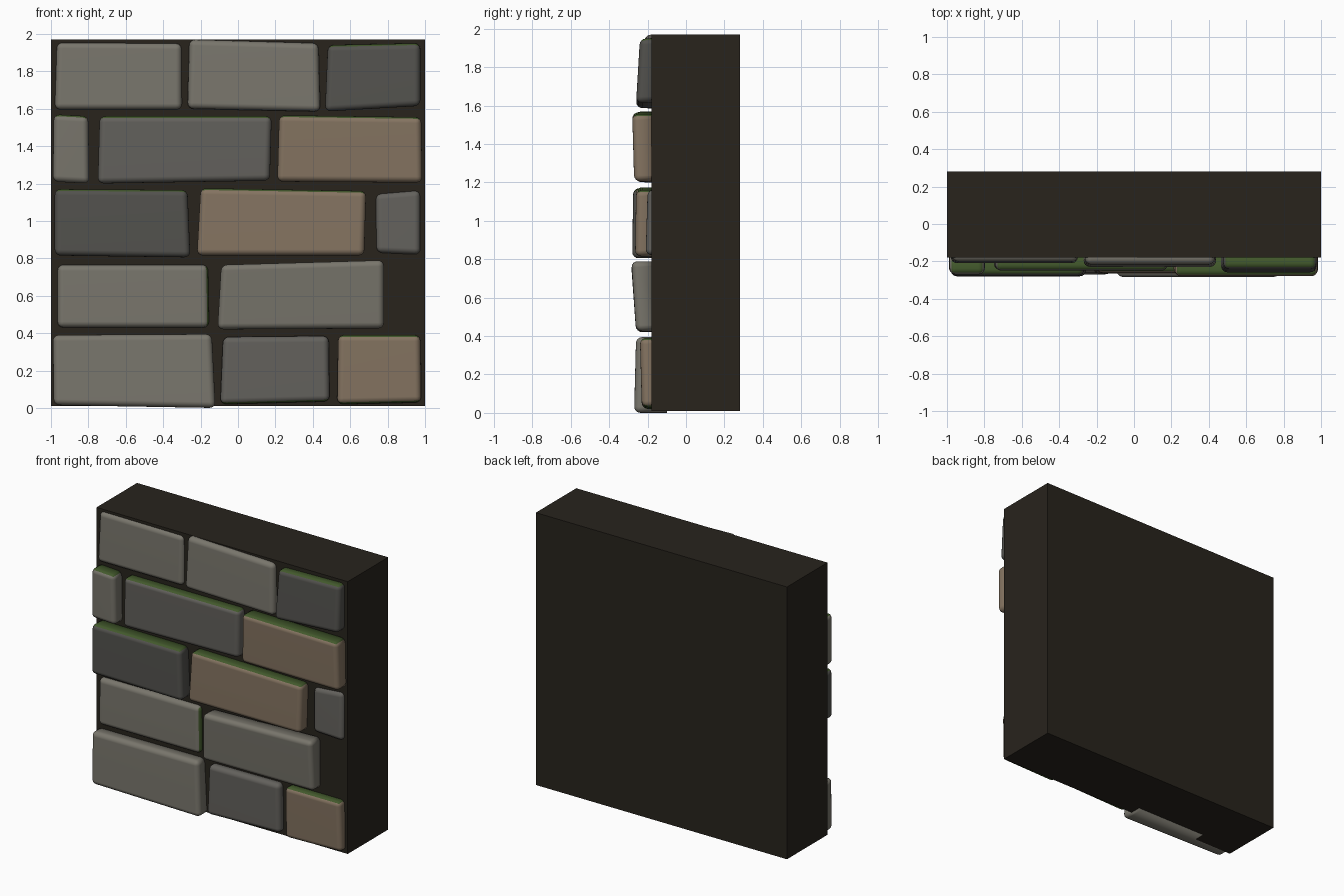
import bpy, bmesh
from mathutils import Vector

if "Cube" in bpy.data.objects:
    bpy.data.objects.remove(bpy.data.objects["Cube"])


def material(name, rgb):
    m = bpy.data.materials.new(name)
    m.diffuse_color = (*rgb, 1)
    m.use_nodes = True
    m.node_tree.nodes["Principled BSDF"].inputs["Base Color"].default_value = m.diffuse_color
    return m


MATS = {
    "light": material("light_stone", (0.19, 0.18, 0.15)),
    "mid": material("mid_stone", (0.125, 0.12, 0.108)),
    "dark": material("dark_stone", (0.085, 0.083, 0.075)),
    "tan": material("tan_stone", (0.235, 0.175, 0.12)),
}
MOSS = material("moss", (0.055, 0.10, 0.025))
MORTAR = material("mortar", (0.021, 0.017, 0.012))
SIDES = {"T": Vector((0, 0, 1)), "B": Vector((0, 0, -1)), "R": Vector((1, 0, 0))}


def finish(name, bm, mats):
    me = bpy.data.meshes.new(name)
    bm.to_mesh(me)
    bm.free()
    for m in mats:
        me.materials.append(m)
    ob = bpy.data.objects.new(name, me)
    bpy.context.collection.objects.link(ob)
    return ob


def stone(name, outline, y_top, y_bottom, kind, moss=""):
    """Rounded block: outline is TL, TR, BR, BL in x/z; back is sunk in the mortar."""
    bm = bmesh.new()
    depth = (y_top, y_top, y_bottom, y_bottom)
    front = [bm.verts.new((x, y, z)) for (x, z), y in zip(outline, depth)]
    back = [bm.verts.new((x, -0.10, z)) for x, z in outline]
    bm.faces.new(front)
    bm.faces.new(back[::-1])
    for i in range(4):
        j = (i + 1) % 4
        bm.faces.new((front[i], back[i], back[j], front[j]))
    bmesh.ops.recalc_face_normals(bm, faces=bm.faces)
    # rounded rim, with the back edges left sharp
    rim = [e for e in bm.edges if any(v in front for v in e.verts)]
    bmesh.ops.bevel(bm, geom=rim, offset=0.032, segments=4, profile=0.5,
                    affect='EDGES', clamp_overlap=True)
    bm.normal_update()
    for f in bm.faces:
        f.smooth = True
        if any(f.normal.dot(SIDES[s]) > 0.6 for s in moss):
            f.material_index = 1
    ob = finish(name, bm, [MATS[kind], MOSS])
    mod = ob.modifiers.new("even_shading", 'WEIGHTED_NORMAL')
    mod.keep_sharp = True
    return ob


# mortar slab
bm = bmesh.new()
bmesh.ops.create_cube(bm, size=1)
for v in bm.verts:
    v.co = (v.co.x * 2, v.co.y * 0.46 + 0.05, v.co.z * 1.96 + 0.99)
finish("mortar_slab", bm, [MORTAR])

# courses from top to bottom: outline, front y at top and bottom, colour, mossy sides
COURSES = [
    [(((-.97, 1.955), (-.30, 1.95), (-.30, 1.595), (-.98, 1.595)), -.20, -.21, "light", ""),
     (((-.26, 1.97), (.43, 1.95), (.44, 1.585), (-.27, 1.60)), -.215, -.23, "light", ""),
     (((.48, 1.94), (.975, 1.95), (.975, 1.615), (.465, 1.585)), -.24, -.26, "dark", "T")],
    [(((-.985, 1.57), (-.80, 1.56), (-.795, 1.20), (-.99, 1.21)), -.27, -.265, "light", "T"),
     (((-.74, 1.56), (.18, 1.56), (.17, 1.215), (-.75, 1.20)), -.25, -.245, "mid", "T"),
     (((.22, 1.565), (.98, 1.555), (.985, 1.205), (.21, 1.21)), -.28, -.27, "tan", "T")],
    [(((-.98, 1.17), (-.27, 1.165), (-.255, .805), (-.98, .815)), -.275, -.28, "dark", "T"),
     (((-.20, 1.175), (.685, 1.16), (.675, .815), (-.22, .815)), -.26, -.265, "tan", "T"),
     (((.735, 1.145), (.975, 1.165), (.975, .82), (.74, .83)), -.20, -.21, "mid", "")],
    [(((-.965, .765), (-.16, .765), (-.155, .43), (-.965, .43)), -.215, -.22, "light", "R"),
     (((-.09, .765), (.78, .79), (.78, .425), (-.11, .42)), -.285, -.26, "light", "")],
    [(((-.99, .39), (-.14, .395), (-.12, .0), (-.985, .015)), -.26, -.27, "light", ""),
     (((-.08, .38), (.485, .385), (.49, .035), (-.095, .02)), -.23, -.23, "mid", "B"),
     (((.535, .39), (.975, .39), (.98, .03), (.53, .02)), -.24, -.23, "tan", "TB")],
]
for r, course in enumerate(COURSES, 1):
    for c, spec in enumerate(course, 1):
        stone(f"stone_row{r}_{c}", *spec)
